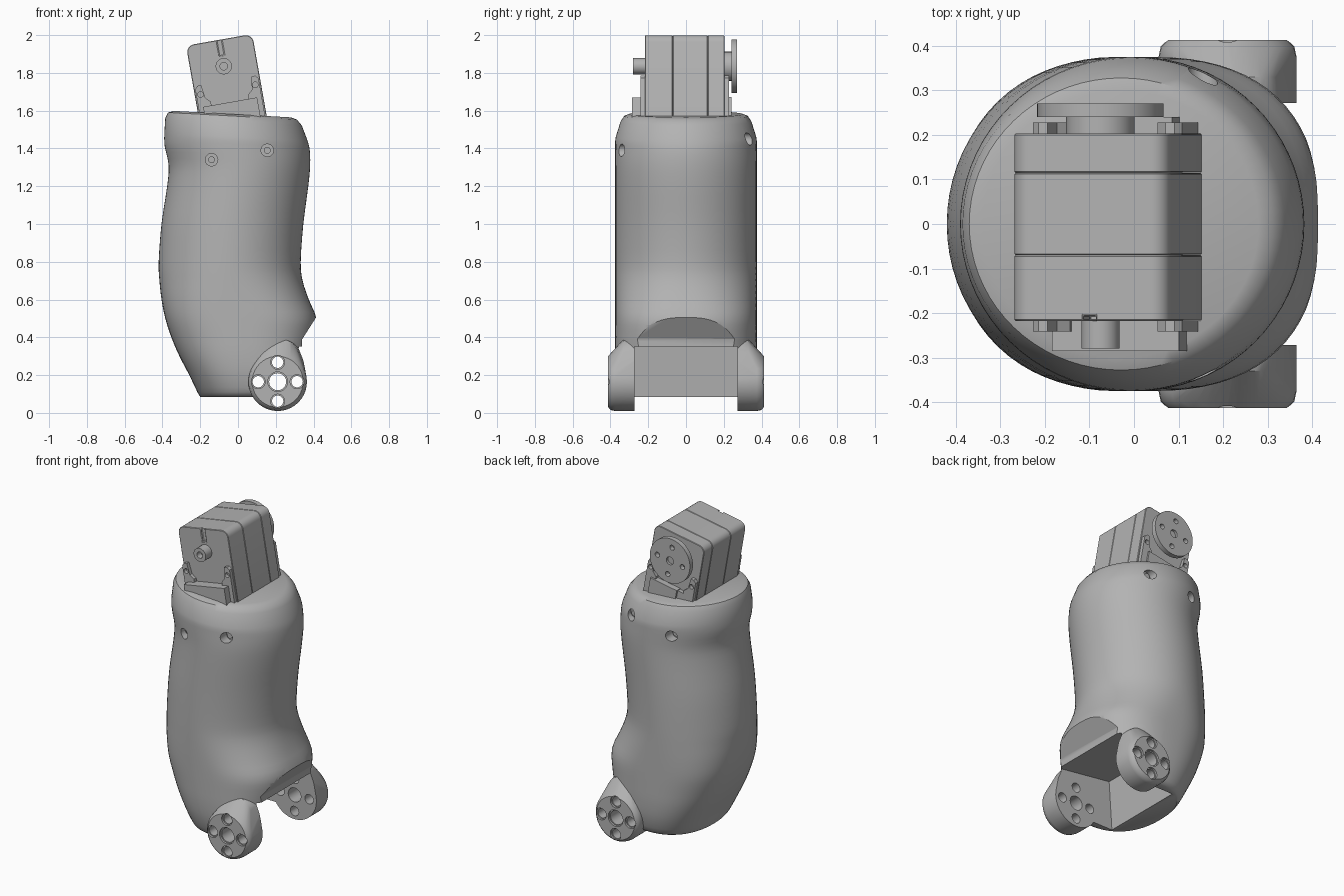
import bpy, bmesh, math
from mathutils import Matrix, Vector

if "Cube" in bpy.data.objects:
    bpy.data.objects.remove(bpy.data.objects["Cube"])

grey = bpy.data.materials.new("plain_grey")
grey.use_nodes = True
grey.diffuse_color = (0.45, 0.45, 0.45, 1)
grey.node_tree.nodes["Principled BSDF"].inputs["Base Color"].default_value = grey.diffuse_color


def finish(name, bm, matrix=None):
    bmesh.ops.recalc_face_normals(bm, faces=bm.faces)
    mesh = bpy.data.meshes.new(name)
    bm.to_mesh(mesh)
    bm.free()
    mesh.materials.append(grey)
    obj = bpy.data.objects.new(name, mesh)
    bpy.context.collection.objects.link(obj)
    if matrix:
        obj.matrix_world = matrix
    return obj


def activate(obj):
    bpy.ops.object.select_all(action="DESELECT")
    obj.select_set(True)
    bpy.context.view_layer.objects.active = obj


def smooth(obj, angle=35):
    activate(obj)
    bpy.ops.object.shade_smooth_by_angle(angle=math.radians(angle))


def combine(obj, tool, operation="DIFFERENCE"):
    activate(obj)
    mod = obj.modifiers.new("combine", "BOOLEAN")
    mod.operation, mod.object, mod.solver = operation, tool, "EXACT"
    bpy.ops.object.modifier_apply(modifier=mod.name)
    bpy.data.objects.remove(tool)


def rod(bm, x, z, radius, y0, y1, segments=32):
    place = Matrix.Translation((x, (y0 + y1) / 2, z)) @ Matrix.Rotation(math.pi / 2, 4, "X")
    bmesh.ops.create_cone(bm, cap_ends=True, segments=segments, radius1=radius,
                          radius2=radius, depth=abs(y1 - y0), matrix=place)


def rods(name, items, matrix=None):
    bm = bmesh.new()
    for item in items:
        rod(bm, *item)
    return finish(name, bm, matrix)


def prism(name, profile, y0, y1, matrix=None):
    bm = bmesh.new()
    face = bm.faces.new([bm.verts.new((x, y0, z)) for x, z in profile])
    moved = bmesh.ops.extrude_face_region(bm, geom=[face])["geom"]
    bmesh.ops.translate(bm, vec=(0, y1 - y0, 0),
                        verts=[v for v in moved if isinstance(v, bmesh.types.BMVert)])
    return finish(name, bm, matrix)


def block(name, u0, u1, w0, w1, y0, y1, matrix):
    return prism(name, [(u0, w0), (u1, w0), (u1, w1), (u0, w1)], y0, y1, matrix)


# Curved limb shell: height, left edge, right edge, half depth, tilt, squareness
rings = [
    (0.085, -0.20, 0.30, 0.31, 0, 2.3), (0.11, -0.215, 0.34, 0.34, 0, 2.4),
    (0.20, -0.258, 0.37, 0.365, 0, 2.5), (0.30, -0.31, 0.39, 0.374, 0, 2.5),
    (0.40, -0.353, 0.41, 0.375, 0, 2.5), (0.50, -0.385, 0.415, 0.375, 0, 2.5),
    (0.60, -0.405, 0.375, 0.375, 0, 2.3), (0.70, -0.416, 0.342, 0.375, 0, 2.1),
    (0.80, -0.42, 0.332, 0.375, 0, 2), (1.00, -0.405, 0.346, 0.375, 0, 2),
    (1.20, -0.375, 0.372, 0.375, 0, 2), (1.31, -0.367, 0.382, 0.375, 0, 2),
    (1.40, -0.388, 0.38, 0.375, -.03, 2), (1.46, -0.39, 0.368, 0.372, -.05, 2),
    (1.54, -0.385, 0.338, 0.347, -.055, 2), (1.57, -0.37, 0.312, 0.328, -.055, 2),
    (1.58, -0.34, 0.28, 0.30, -.055, 2),
]


def catmull(a, b, c, d, t):
    return [0.5 * (2 * q + (r - p) * t + (2 * p - 5 * q + 4 * r - s) * t * t
                   + (3 * q - p - 3 * r + s) * t ** 3) for p, q, r, s in zip(a, b, c, d)]


def loft(sections, sides=72):
    bm, previous = bmesh.new(), None
    for z, left, right, depth, tilt, power in sections:
        loop = []
        for i in range(sides):
            c, s = math.cos(math.tau * i / sides), math.sin(math.tau * i / sides)
            x = (left + right) / 2 + (right - left) / 2 * math.copysign(abs(c) ** (2 / power), c)
            y = depth * math.copysign(abs(s) ** (2 / power), s)
            loop.append(bm.verts.new((x, y, z + tilt * x)))
        if previous:
            for i in range(sides):
                j = (i + 1) % sides
                bm.faces.new((previous[i], previous[j], loop[j], loop[i]))
        else:
            bm.faces.new(loop)
        previous = loop
    bm.faces.new(previous)
    return bm


sections = []
for i in range(len(rings) - 1):
    four = [rings[max(0, min(len(rings) - 1, i + k))] for k in (-1, 0, 1, 2)]
    steps = 3 if i < 13 else 1
    sections += [catmull(*four, k / steps) for k in range(steps)]
shell = finish("limb_shell", loft(sections + [rings[-1]]))

# Rounded hinge ears, flared into the shell
EX, EZ = 0.21, 0.165
for side in (-1, 1):
    bm = bmesh.new()
    for x, z, r, y in ((EX, EZ, .155, .2), (EX, EZ, .155, .375), (EX, EZ, .15, .398),
                       (EX, EZ, .135, .413), (.235, .3, .105, .2), (.225, .29, .1, .33)):
        for i in range(40):
            a = math.tau * i / 40
            bm.verts.new((x + r * math.cos(a), side * y, z + r * math.sin(a)))
    hull = bmesh.ops.convex_hull(bm, input=bm.verts)
    loose = {g for g in hull["geom_interior"] + hull["geom_unused"]
             if isinstance(g, bmesh.types.BMVert)}
    bmesh.ops.delete(bm, geom=list(loose), context="VERTS")
    combine(shell, finish("ear", bm), "UNION")

# Hinge recess with the slanted undercut above it
combine(shell, prism("recess", [(-.07, -.05), (-.04, .40), (.34, .35), (.34, .39),
                                (.6, .80), (.6, -.05)], -.272, .272))

# Hinge holes with shallow counterbores
spots = [(EX, EZ, .045)] + [(EX + dx, EZ + dz, .03) for dx, dz in
                            ((.103, 0), (-.103, 0), (0, .103), (0, -.103))]
combine(shell, rods("holes", [(x, z, r, -.5, .5) for x, z, r in spots]))
for side in (-1, 1):
    combine(shell, rods("counterbores", [(x, z, r + .007, side * .4, side * .5)
                                         for x, z, r in spots]))

# Screw holes around the collar
screws = [(-.14, 1.34, -1), (.155, 1.39, -1), (-.14, 1.40, 1), (.155, 1.45, 1)]
combine(shell, rods("screw_holes", [(x, z, .033, s * .29, s * .5) for x, z, s in screws]))
smooth(shell)
rods("collar_screws", [(x, z, .018, s * .27, s * .305, 16) for x, z, s in screws])

# Motor housing in three sections, leaning toward -x
M = Matrix.Translation((-.1, 0, 1.975)) @ Matrix.Rotation(math.radians(-10), 4, "Y")
H, R = .178, .042
corner = [(H - R + R * math.cos(a), -R + R * math.sin(a))
          for a in (math.pi / 2 * k / 6 for k in range(7))]
outline = [(H, -.52)] + corner + [(-u, w) for u, w in reversed(corner)] + [(-H, -.52)]
for name, y0, y1 in (("motor_front", -.218, -.07), ("motor_middle", -.07, .115),
                     ("motor_back", .115, .203)):
    part = prism(name, outline, y0, y1, M)
    if name == "motor_front":
        combine(part, block("slot", -.014, .014, -.085, .05, -.3, -.205, M))
    bevel = part.modifiers.new("edge", "BEVEL")
    bevel.width, bevel.segments = .003, 1
    smooth(part, 30)

# Idler boss and output horn
AXIS = -.142
boss = rods("idler_boss", [(0, AXIS, .043, -.28, -.2)], M)
combine(boss, rods("bore", [(0, AXIS, .02, -.3, -.24)], M))
smooth(boss)
smooth(rods("horn_hub", [(0, AXIS, .077, .19, .243)], M))
horn = rods("horn_disc", [(0, AXIS, .142, .24, .271, 64)], M)
combine(horn, rods("horn_holes", [(0, AXIS, .025, .255, .3)] + [
    (.09 * math.cos(a), AXIS + .09 * math.sin(a), .016, .2, .3)
    for a in (math.pi / 2 * k for k in range(4))], M))
smooth(horn)

# Corner brackets with screw holes, on both faces of the motor
for y0, y1, label in ((-.241, -.215, "front"), (.2, .228, "back")):
    for side, hand in ((-1, "right"), (1, "left")):
        tab = [(.17, -.46), (.17, -.235), (.155, -.22), (.135, -.22),
               (.125, -.29), (.10, -.315), (.10, -.46)]
        bracket = prism(f"{label}_bracket_{hand}", [(side * u, w) for u, w in tab], y0, y1, M)
        combine(bracket, rods("screw", [(side * .147, -.268, .015, -.4, .4, 20)], M))
    block(f"{label}_cover", -.10, .10, -.46, -.335, y0, y1, M)

# Cable connectors below the boss and the horn
block("front_connector", -.145, .145, -.46, -.335, -.285, -.235, M)
block("back_connector", -.06, .13, -.46, -.33, .2, .24, M)
